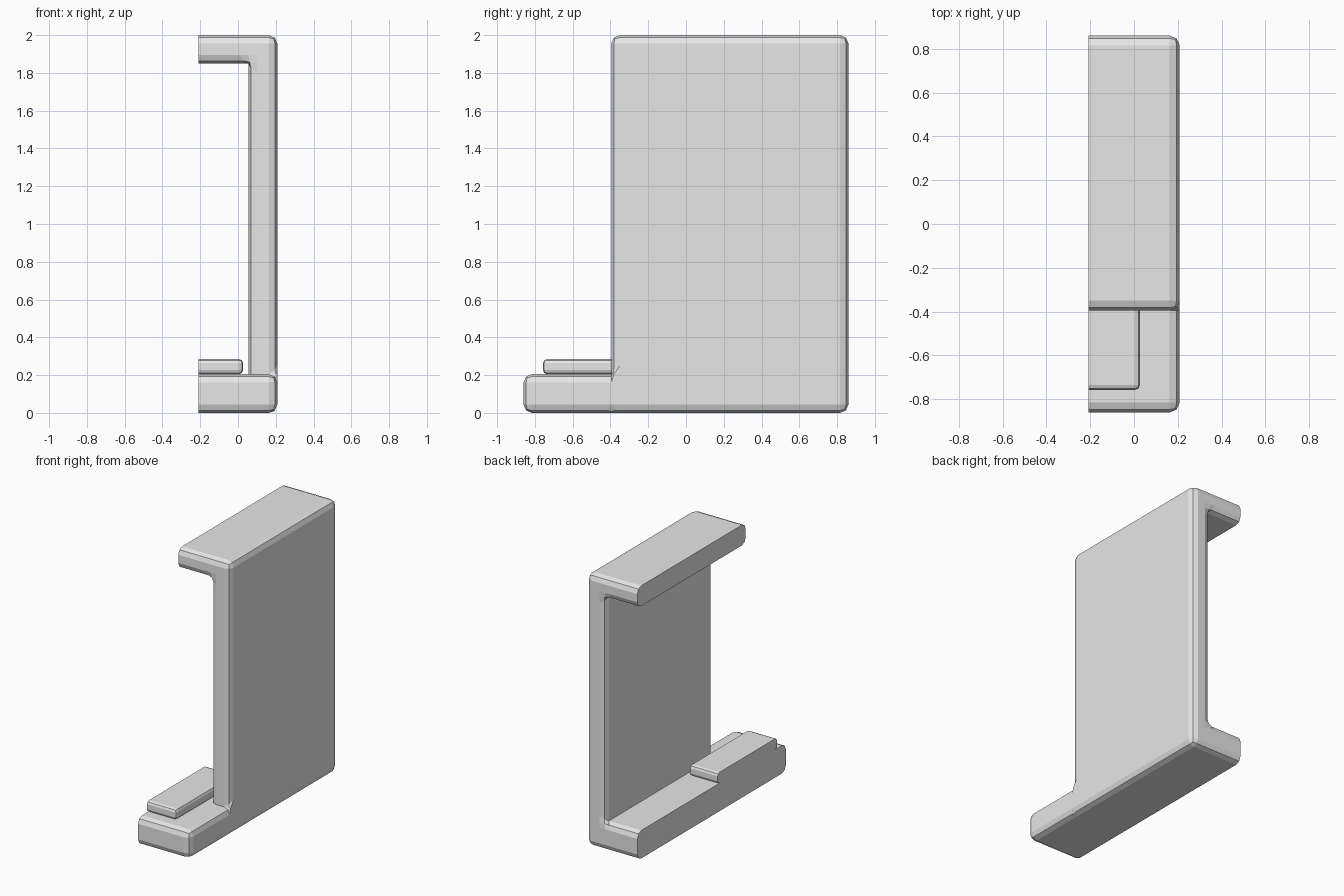
import bpy, bmesh

if "Cube" in bpy.data.objects:
    bpy.data.objects.remove(bpy.data.objects["Cube"])

X0, X1 = -0.208, 0.208      # cut end and outer side
grey = bpy.data.materials.new("plain grey")
grey.diffuse_color = (0.8, 0.8, 0.8, 1)
grey.use_nodes = True
grey.node_tree.nodes["Principled BSDF"].inputs["Base Color"].default_value = grey.diffuse_color


def solid(name, xs, ys, zs, filled, bevel):
    """Solid from grid cells, with its outward edges rounded except at the flat end."""
    bm = bmesh.new()
    size = (len(xs) - 1, len(ys) - 1, len(zs) - 1)

    def full(c):
        return all(0 <= c[a] < size[a] for a in range(3)) and filled(*c)

    verts = {}

    def vert(p):
        if p not in verts:
            verts[p] = bm.verts.new((xs[p[0]], ys[p[1]], zs[p[2]]))
        return verts[p]

    for i in range(size[0]):
        for j in range(size[1]):
            for k in range(size[2]):
                if not full((i, j, k)):
                    continue
                for axis in range(3):
                    for side in (0, 1):
                        near = [i, j, k]
                        near[axis] += 2 * side - 1
                        if full(near):
                            continue
                        corners = []
                        for u, v in ((0, 0), (1, 0), (1, 1), (0, 1)):
                            p = [i, j, k]
                            p[axis] += side
                            p[(axis + 1) % 3] += u
                            p[(axis + 2) % 3] += v
                            corners.append(vert(tuple(p)))
                        bm.faces.new(corners if side else corners[::-1])
    bmesh.ops.dissolve_limit(bm, angle_limit=0.01, verts=bm.verts[:], edges=bm.edges[:])
    bm.normal_update()
    edges = [e for e in bm.edges if e.is_convex
             and not all(abs(v.co.x - X0) < 1e-4 for v in e.verts)]
    bmesh.ops.bevel(bm, geom=edges, offset=bevel, offset_type='OFFSET',
                    segments=2, profile=0.5, affect='EDGES', clamp_overlap=True)
    mesh = bpy.data.meshes.new(name)
    bm.to_mesh(mesh)
    bm.free()
    mesh.materials.append(grey)
    ob = bpy.data.objects.new(name, mesh)
    bpy.context.collection.objects.link(ob)
    return ob


# Frame: long base, upright side wall and top beam in one piece
solid("frame", (X0, 0.055, X1), (-0.86, -0.395, 0.86), (0, 0.205, 1.85, 2),
      lambda i, j, k: k == 0 or (j == 1 and (k == 2 or i == 1)), 0.045)

# Raised slab resting on the base
solid("hearth_slab", (X0, 0.027), (-0.757, -0.07), (0.205, 0.285),
      lambda i, j, k: True, 0.022)
